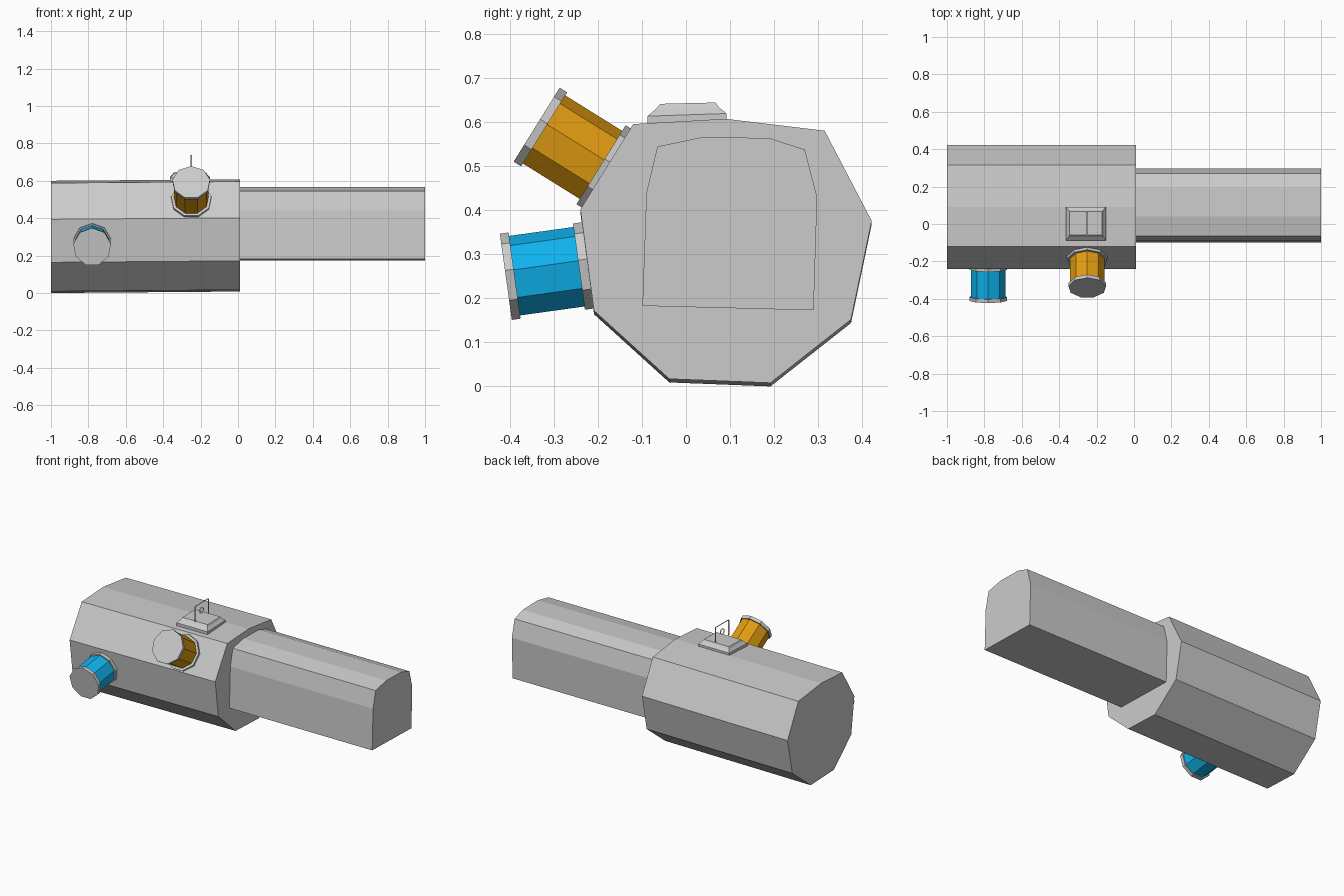
import bpy, bmesh, math
from mathutils import Vector

if "Cube" in bpy.data.objects:
    bpy.data.objects.remove(bpy.data.objects["Cube"])


def loft(name, rings, mat=None, capped=True):
    """Skin matching rings of points, optionally closing both ends."""
    bm = bmesh.new()
    loops = [[bm.verts.new(p) for p in ring] for ring in rings]
    for a, b in zip(loops, loops[1:]):
        for i in range(len(a)):
            j = (i + 1) % len(a)
            bm.faces.new((a[i], a[j], b[j], b[i]))
    if capped:
        bm.faces.new(loops[0][::-1])
        bm.faces.new(loops[-1])
    bmesh.ops.recalc_face_normals(bm, faces=bm.faces)
    me = bpy.data.meshes.new(name)
    bm.to_mesh(me)
    bm.free()
    ob = bpy.data.objects.new(name, me)
    bpy.context.collection.objects.link(ob)
    if mat:
        me.materials.append(mat)
    return ob


def section(x, profile, dz=0.0):
    return [(x, y, z + dz) for y, z in profile]


def colour(name, rgb):
    m = bpy.data.materials.new(name)
    m.diffuse_color = (*rgb, 1)
    m.use_nodes = True
    m.node_tree.nodes["Principled BSDF"].inputs["Base Color"].default_value = m.diffuse_color
    return m


blue = colour("blue", (0.005, 0.45, 0.85))
orange = colour("orange", (0.75, 0.33, 0.005))

# Nine-sided main housing with a flattened top, tilted very slightly
housing = [(-0.12, 0.596), (0.09, 0.608), (0.315, 0.581), (0.422, 0.376),
           (0.375, 0.152), (0.192, 0.008), (-0.038, 0.017), (-0.209, 0.172),
           (-0.24, 0.402)]
loft("housing", [section(-1, housing, -0.008), section(0.01, housing)])

# Arched snout
snout = [(-0.099, 0.183), (-0.09, 0.44), (-0.065, 0.545), (0.04, 0.567),
         (0.19, 0.564), (0.27, 0.538), (0.298, 0.43), (0.29, 0.173)]
loft("snout", [section(0, snout), section(1, snout)])


# Side ports: base flange, coloured sleeve and end cap along one axis
def port(name, x, base, tip, mat, base_radius, base_thick):
    start, end = Vector((x, *base)), Vector((x, *tip))
    axis = (end - start).normalized()
    side = Vector((1, 0, 0))
    up = axis.cross(side)
    if up.z < 0:
        up.negate()
    length = (end - start).length

    def ring(d, r):
        return [start + axis * d + r * (up * math.cos(a) + side * math.sin(a))
                for a in (math.tau * i / 9 for i in range(9))]

    cap = length - 0.02
    for part, d0, d1, r, m in (("flange", 0, base_thick, base_radius, None),
                               ("sleeve", base_thick, cap, 0.094, mat),
                               ("cap", cap, length, 0.102, None)):
        loft(f"{name}_{part}", [ring(d0, r), ring(d1, r)], m)


port("lower_port", -0.78, (-0.222, 0.272), (-0.409, 0.246), blue, 0.102, 0.021)
port("upper_port", -0.25, (-0.182, 0.493), (-0.341, 0.592), orange, 0.109, 0.015)


# Stepped mounting plate on the housing top
def plate_ring(hx, y0, y1, z0, z1):
    cx = -0.257
    return [(cx - hx, y0, z0), (cx + hx, y0, z0), (cx + hx, y1, z1), (cx - hx, y1, z1)]


loft("mount_plate", [plate_ring(0.107, -0.0875, 0.092, 0.595, 0.606),
                     plate_ring(0.107, -0.0875, 0.092, 0.614, 0.620),
                     plate_ring(0.093, -0.069, 0.075, 0.630, 0.634),
                     plate_ring(0.087, -0.058, 0.067, 0.642, 0.645)])

# Open lifting tab: thin rectangular rim and a ring for the eye
tab = [(-0.067, 0.642), (0.065, 0.645), (0.0635, 0.739), (-0.067, 0.738)]
eye = [(-0.003 + 0.018 * math.cos(a), 0.69 + 0.018 * math.sin(a))
       for a in (math.tau * i / 12 for i in range(12))]
for name, profile in (("tab_rim", tab), ("tab_eye", eye)):
    loft(name, [section(-0.254, profile), section(-0.246, profile)], capped=False)
